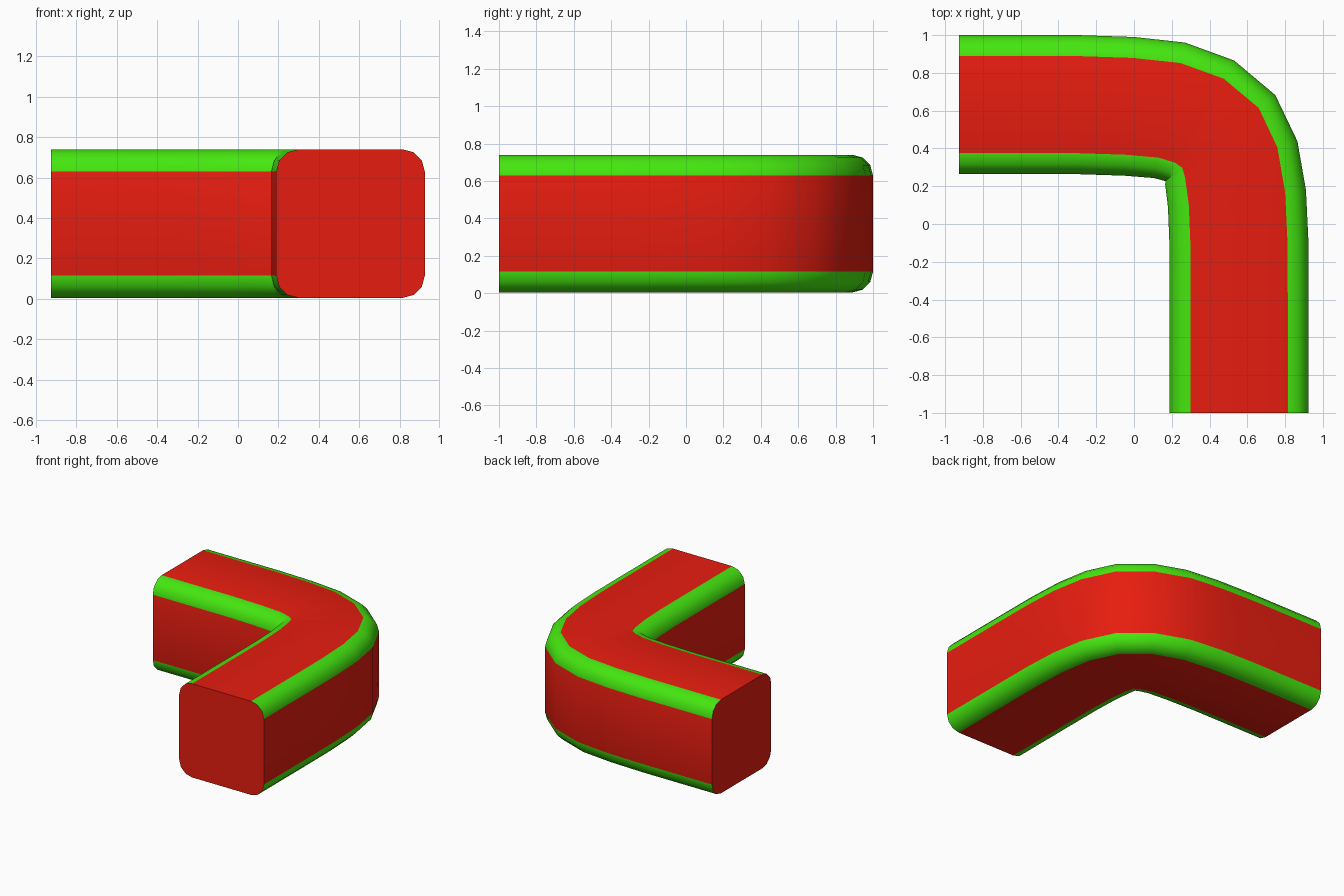
import bpy, bmesh
from math import cos, sin, pi
from mathutils import Vector

if "Cube" in bpy.data.objects:
    bpy.data.objects.remove(bpy.data.objects["Cube"])


def material(name, colour):
    m = bpy.data.materials.new(name)
    m.diffuse_color = colour
    m.use_nodes = True
    m.node_tree.nodes["Principled BSDF"].inputs["Base Color"].default_value = m.diffuse_color
    return m


HALF, RADIUS, STEPS, MID_Z = 0.368, 0.111, 3, 0.372

# Centre line of the bend, seen from above, with the tilt of the section in degrees
path = [(-0.926, 0.632, 0), (-0.30, 0.632, 0.5), (-0.026, 0.623, 4), (0.187, 0.602, 13),
        (0.346, 0.547, 30), (0.458, 0.456, 52), (0.515, 0.325, 72), (0.545, 0.135, 83),
        (0.556, -0.11, 88), (0.557, -0.37, 89.5), (0.557, -1.0, 90)]

# Rounded square section: four arcs, each followed by a flat side
section = []
for q in range(4):
    a0 = q * pi / 2
    cx = (HALF - RADIUS) * (1 if q in (0, 3) else -1)
    cz = (HALF - RADIUS) * (1 if q in (0, 1) else -1)
    for s in range(STEPS + 1):
        a = a0 + s * pi / 2 / STEPS
        section.append((cx + RADIUS * cos(a), cz + RADIUS * sin(a)))

# Sweep the section along the path
bm = bmesh.new()
rings = []
for x, y, deg in path:
    t = deg * pi / 180
    out = Vector((sin(t), cos(t), 0))
    rings.append([bm.verts.new(Vector((x, y, MID_Z + v)) + out * u) for u, v in section])

n = len(section)
for a, b in zip(rings, rings[1:]):
    for i in range(n):
        j = (i + 1) % n
        f = bm.faces.new((a[i], a[j], b[j], b[i]))
        f.material_index = 0 if i % (STEPS + 1) == STEPS else 1  # red sides, green corners

# End caps
bm.faces.new(rings[0])
bm.faces.new(rings[-1])
bmesh.ops.recalc_face_normals(bm, faces=bm.faces)

mesh = bpy.data.meshes.new("bent_bar")
bm.to_mesh(mesh)
bm.free()
mesh.materials.append(material("red", (0.8, 0.012, 0.005, 1)))
mesh.materials.append(material("green", (0.06, 0.8, 0.005, 1)))
bar = bpy.data.objects.new("bent_bar", mesh)
bpy.context.collection.objects.link(bar)
bpy.context.view_layer.objects.active = bar
bar.select_set(True)
bpy.ops.object.shade_smooth_by_angle(angle=0.7)
